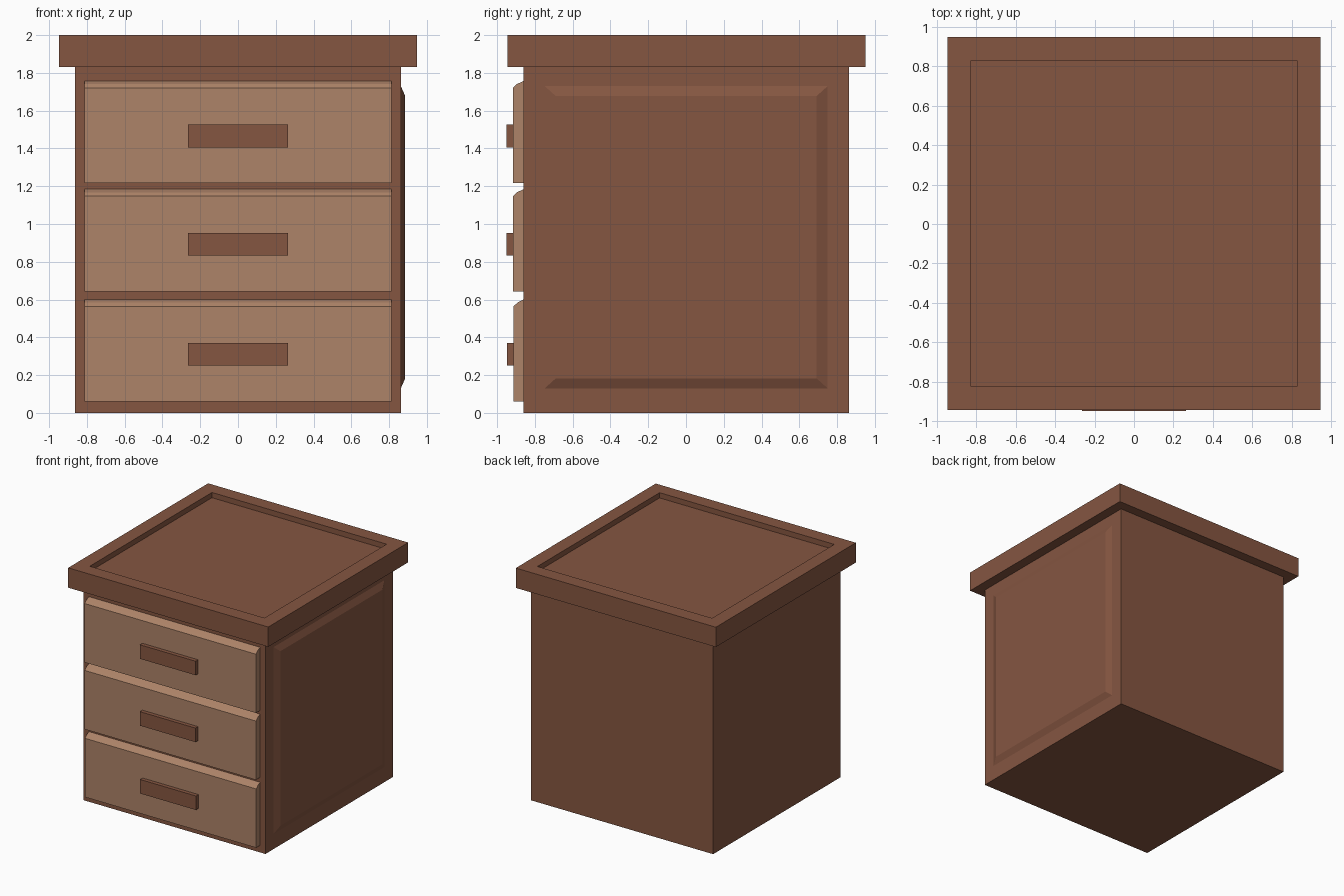
import bpy, bmesh

if "Cube" in bpy.data.objects:
    bpy.data.objects.remove(bpy.data.objects["Cube"])


def material(name, color):
    m = bpy.data.materials.new(name)
    m.diffuse_color = (*color, 1)
    m.use_nodes = True
    m.node_tree.nodes["Principled BSDF"].inputs["Base Color"].default_value = m.diffuse_color
    return m


DARK = material("dark_wood", (0.235, 0.093, 0.053))
LIGHT = material("light_wood", (0.418, 0.227, 0.138))


def finish(name, bm, mat):
    bmesh.ops.recalc_face_normals(bm, faces=bm.faces[:])
    mesh = bpy.data.meshes.new(name)
    bm.to_mesh(mesh)
    bm.free()
    mesh.materials.append(mat)
    obj = bpy.data.objects.new(name, mesh)
    bpy.context.collection.objects.link(obj)
    return obj


def box_bm(lo, hi):
    bm = bmesh.new()
    bmesh.ops.create_cube(bm, size=1)
    for v in bm.verts:
        for i in range(3):
            v.co[i] = lo[i] if v.co[i] < 0 else hi[i]
    return bm


def box(name, lo, hi, mat):
    return finish(name, box_bm(lo, hi), mat)


def extruded_profile(name, points, half_width, mat):
    """Extrude a (y, z) outline across x."""
    bm = bmesh.new()
    face = bm.faces.new([bm.verts.new((-half_width, y, z)) for y, z in points])
    ext = bmesh.ops.extrude_face_region(bm, geom=[face], use_keep_orig=True)
    for v in ext["geom"]:
        if isinstance(v, bmesh.types.BMVert):
            v.co.x = half_width
    return finish(name, bm, mat)


# Cabinet carcass
box("cabinet_body", (-0.862, -0.86, 0), (0.862, 0.864, 1.84), DARK)

# Overhanging top with a sunken centre
bm = box_bm((-0.948, -0.945, 1.83), (0.948, 0.95, 2.0))
bm.normal_update()
top = max(bm.faces, key=lambda f: f.calc_center_median().z)
bmesh.ops.inset_region(bm, faces=[top], thickness=0.17)
ext = bmesh.ops.extrude_discrete_faces(bm, faces=[top])
for v in ext["faces"][0].verts:
    v.co.z -= 0.045
bmesh.ops.remove_doubles(bm, verts=bm.verts[:], dist=0.0001)
finish("table_top", bm, DARK)

# Raised panel with sloped edges, on the right side only
bm = box_bm((0.862, -0.748, 0.13), (0.885, 0.75, 1.73))
for v in bm.verts:
    if v.co.x > 0.87:
        v.co.y += 0.058 if v.co.y < 0 else -0.058
        v.co.z += 0.052 if v.co.z < 1 else -0.052
finish("side_panel", bm, DARK)

# Drawer fronts with rounded-over top edge, each with a bar handle
drawers = (("bottom", 0.06, -0.913), ("middle", 0.643, -0.917), ("top", 1.216, -0.917))
for label, z, y in drawers:
    zt = z + 0.541
    extruded_profile(label + "_drawer", [
        (-0.855, z), (y, z), (y, zt - 0.037), (y + 0.022, zt - 0.016),
        (-0.86, zt), (-0.855, zt)], 0.812, LIGHT)
    box(label + "_handle", (-0.264, y - 0.034, z + 0.19),
        (0.264, y + 0.01, z + 0.31), DARK)
